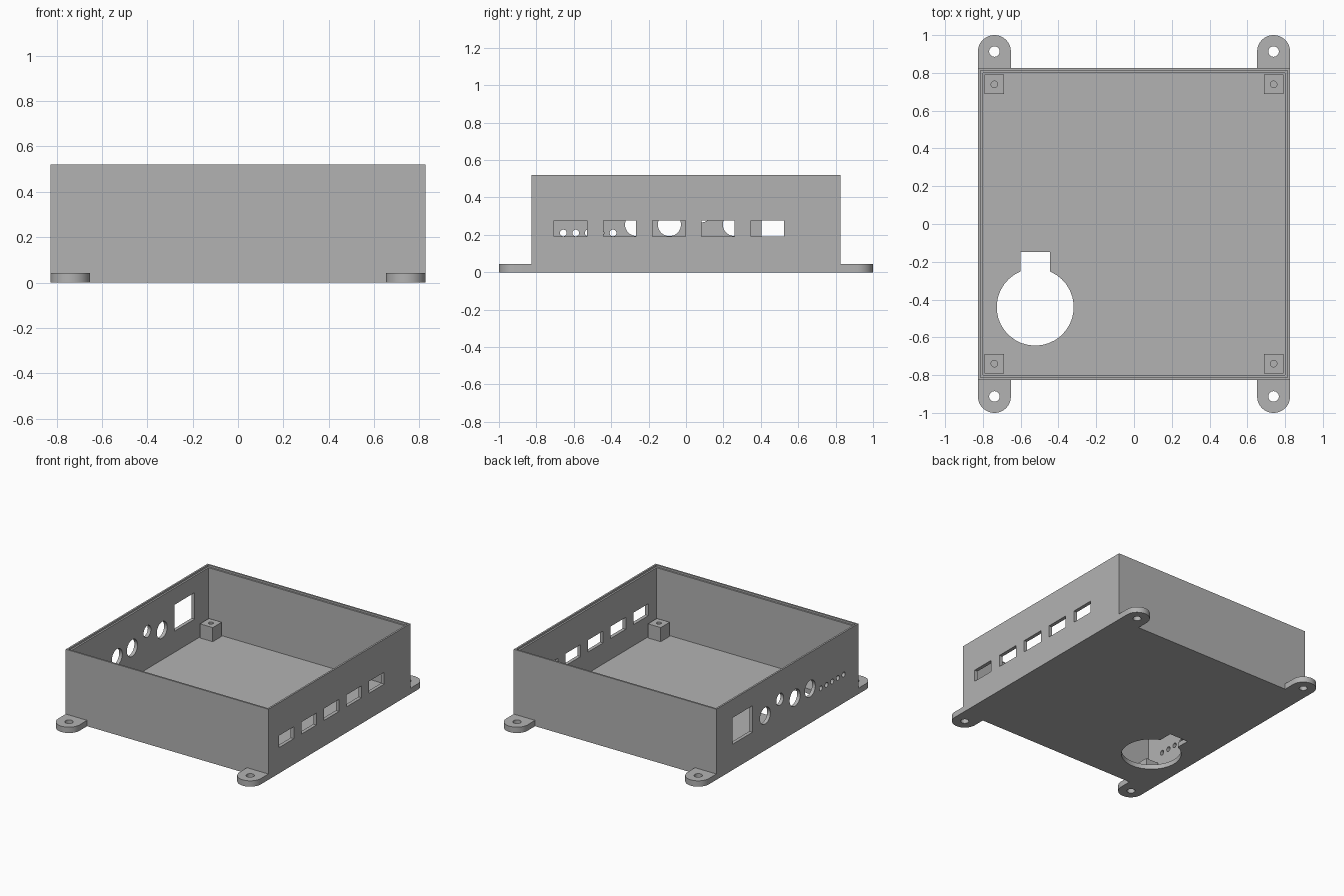
import bpy, bmesh, math

if "Cube" in bpy.data.objects:
    bpy.data.objects.remove(bpy.data.objects["Cube"])

# Main dimensions
H = 0.826          # half width of the case
TOP = 0.52         # case height
FLOOR = 0.035
WALL = 0.026
LIP = 0.013        # width and depth of the lid ledge
TAB_R, TAB_Z = 0.087, 0.043
CORNER = 0.739     # post and tab offset from centre

grey = bpy.data.materials.new("plain grey")
grey.diffuse_color = (0.448, 0.448, 0.448, 1)
grey.use_nodes = True
grey.node_tree.nodes["Principled BSDF"].inputs["Base Color"].default_value = grey.diffuse_color


def prism(name, pts, axis, lo, hi):
    """Extrude a 2D outline along z (points are x, y) or x (points are y, z)."""
    place = (lambda p, d: (p[0], p[1], d)) if axis == 'Z' else (lambda p, d: (d, p[0], p[1]))
    bm = bmesh.new()
    a = [bm.verts.new(place(p, lo)) for p in pts]
    b = [bm.verts.new(place(p, hi)) for p in pts]
    bm.faces.new(a[::-1])
    bm.faces.new(b)
    n = len(pts)
    for i in range(n):
        j = (i + 1) % n
        bm.faces.new((a[i], a[j], b[j], b[i]))
    bmesh.ops.recalc_face_normals(bm, faces=bm.faces)
    mesh = bpy.data.meshes.new(name)
    bm.to_mesh(mesh)
    bm.free()
    mesh.materials.append(grey)
    ob = bpy.data.objects.new(name, mesh)
    bpy.context.collection.objects.link(ob)
    return ob


def rect(x0, x1, y0, y1):
    return [(x0, y0), (x1, y0), (x1, y1), (x0, y1)]


def arc(cx, cy, r, start=0.0, sweep=360.0, n=32):
    count = n if sweep >= 360 else n + 1
    return [(cx + r * math.cos(math.radians(start + sweep * i / n)),
             cy + r * math.sin(math.radians(start + sweep * i / n))) for i in range(count)]


def finish(ob, cutters):
    """Cut the openings, bake the result and smooth the round edges."""
    for c in cutters:
        m = ob.modifiers.new("cut", 'BOOLEAN')
        m.operation, m.solver, m.object = 'DIFFERENCE', 'EXACT', c
        c.hide_render = True
    dg = bpy.context.evaluated_depsgraph_get()
    dg.update()
    mesh = bpy.data.meshes.new_from_object(ob.evaluated_get(dg))
    ob.modifiers.clear()
    ob.data = mesh
    for c in cutters:
        bpy.data.objects.remove(c, do_unlink=True)
    bpy.ops.object.select_all(action='DESELECT')
    ob.select_set(True)
    bpy.context.view_layer.objects.active = ob
    bpy.ops.object.shade_smooth_by_angle(angle=math.radians(30))


# Open case: outer block, cavity and lid ledge
case = prism("case", rect(-H, H, -H, H), 'Z', 0, TOP)
inner, ledge = H - WALL, H - LIP
cuts = [prism("cavity", rect(-inner, inner, -inner, inner), 'Z', FLOOR, TOP + 0.1),
        prism("lid_ledge", rect(-ledge, ledge, -ledge, ledge), 'Z', TOP - LIP, TOP + 0.1)]

# Keyhole opening in the floor
kx, ky, kr, kw = -0.523, -0.44, 0.204, 0.077
a0 = math.degrees(math.acos(kw / kr))
keyhole = [(kx + kw, -0.148), (kx - kw, -0.148)]
keyhole += arc(kx, ky, kr, 180 - a0, 180 + 2 * a0, 30)
cuts.append(prism("keyhole", keyhole, 'Z', -0.1, FLOOR + 0.05))

# Row of five slots in the right wall
for i in range(5):
    y = -0.705 + 0.263 * i
    cuts.append(prism("slot", rect(y, y + 0.176, 0.19, 0.278), 'X', H - 0.1, H + 0.1))

# Connector openings in the left wall: one rectangle, large and small round holes
left = [rect(0.404, 0.638, 0.19, 0.385)]
left += [arc(y, z, r) for y, z, r in ((0.258, 0.255, 0.061), (0.086, 0.31, 0.043),
                                      (-0.089, 0.255, 0.062), (-0.265, 0.255, 0.061))]
left += [arc(-0.39 - 0.0665 * i, 0.21, 0.018, n=20) for i in range(5)]
for pts in left:
    cuts.append(prism("left_opening", pts, 'X', -H - 0.1, -H + 0.1))
finish(case, cuts)

# Screw posts and mounting tabs at the four corners
for sx, side in ((-1, "left"), (1, "right")):
    for sy, end in ((-1, "front"), (1, "back")):
        x, y = sx * CORNER, sy * CORNER
        post = prism(f"post_{end}_{side}", rect(x - 0.052, x + 0.052, y - 0.052, y + 0.052),
                     'Z', FLOOR, FLOOR + 0.104)
        finish(post, [prism("screw_hole", arc(x, y, 0.0175, n=20), 'Z', FLOOR + 0.01, 0.3)])

        cy = 1.0 - TAB_R
        outline = [(x + TAB_R, sy * H)] + [(px, sy * py) for px, py in arc(x, cy, TAB_R, 0, 180, 24)]
        outline.append((x - TAB_R, sy * H))
        tab = prism(f"mounting_tab_{end}_{side}", outline, 'Z', 0, TAB_Z)
        finish(tab, [prism("tab_hole", arc(x, sy * cy, 0.028, n=24), 'Z', -0.1, 0.2)])
